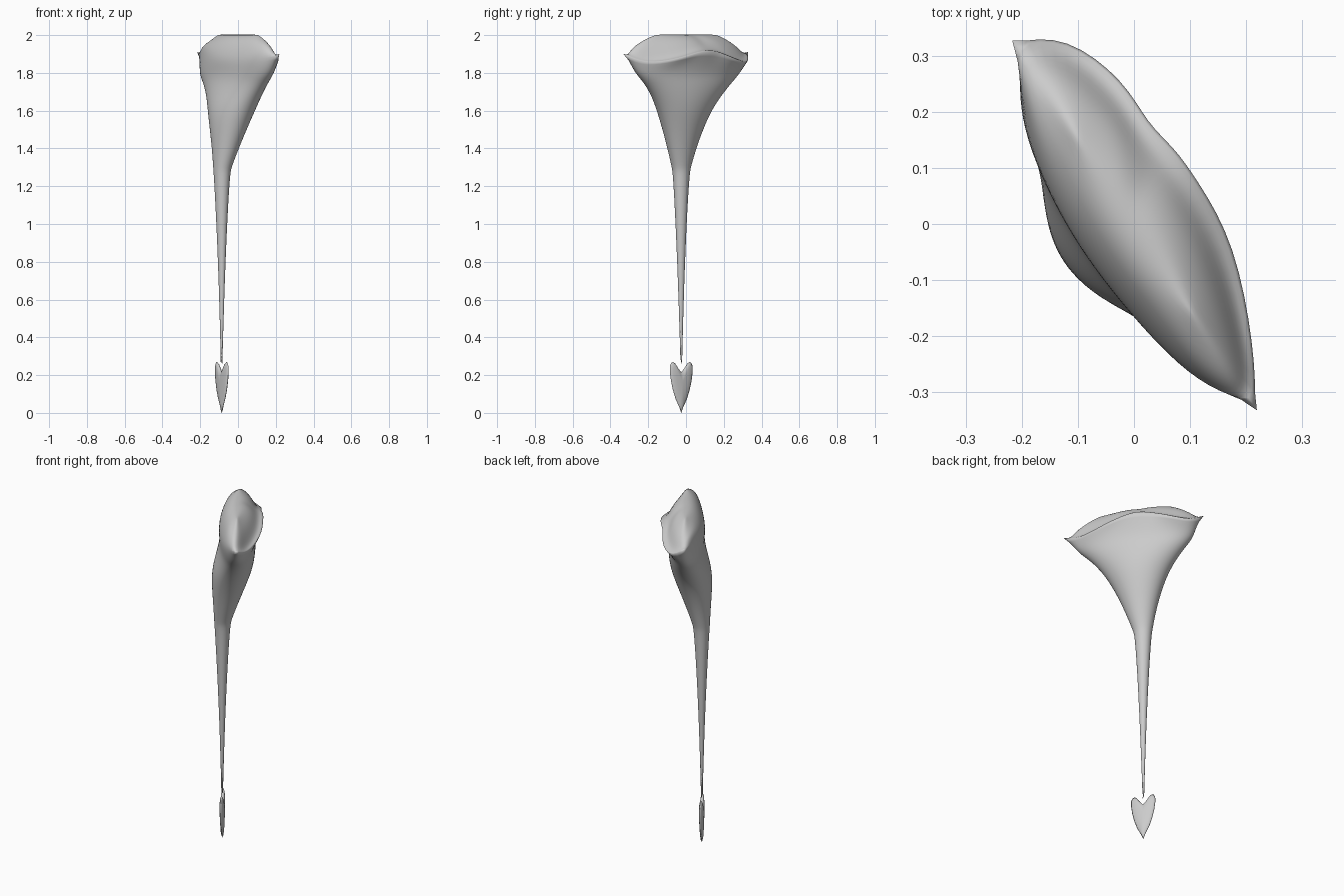
import bpy, bmesh, math
from mathutils import Vector

cube = bpy.data.objects.get("Cube")
if cube:
    bpy.data.objects.remove(cube, do_unlink=True)

# One flat grey for everything
grey = bpy.data.materials.new("light_grey")
grey.use_nodes = True
grey.diffuse_color = (0.6, 0.6, 0.6, 1)
grey.node_tree.nodes["Principled BSDF"].inputs["Base Color"].default_value = (0.6, 0.6, 0.6, 1)

# Horizontal axes: U along the broad side, W across it
U = Vector((0.555, -0.832, 0))
W = Vector((0.832, 0.555, 0))
N = 16


def finish(bm, name):
    bmesh.ops.recalc_face_normals(bm, faces=bm.faces)
    for f in bm.faces:
        f.smooth = True
    mesh = bpy.data.meshes.new(name)
    bm.to_mesh(mesh)
    bm.free()
    mesh.materials.append(grey)
    obj = bpy.data.objects.new(name, mesh)
    bpy.context.collection.objects.link(obj)
    return obj


def bridge(bm, a, b):
    for i in range(len(a)):
        j = (i + 1) % len(a)
        bm.faces.new((a[i], a[j], b[j], b[i]))


def ellipse(z, cx, cy, a, b):
    c = Vector((cx, cy, z))
    return [c + U * a * math.cos(2 * math.pi * i / N) + W * b * math.sin(2 * math.pi * i / N)
            for i in range(N)]


# Stem and flare: height, centre x, centre y, half width, half depth
sections = [
    (0.25, -0.087, -0.025, 0.004, 0.004),
    (0.70, -0.086, -0.026, 0.017, 0.015),
    (1.10, -0.086, -0.026, 0.035, 0.033),
    (1.27, -0.085, -0.025, 0.047, 0.044),
    (1.30, -0.083, -0.025, 0.053, 0.048),
    (1.40, -0.067, -0.022, 0.082, 0.068),
    (1.50, -0.052, -0.017, 0.117, 0.091),
    (1.60, -0.035, -0.010, 0.162, 0.110),
    (1.68, -0.021, 0.002, 0.216, 0.109),
    (1.75, -0.012, 0.010, 0.280, 0.102),
    (1.80, -0.008, 0.008, 0.338, 0.100),
]
rings = [ellipse(*s) for s in sections]

# Crumpled rim of the head, from one pointed end round to the other
rim = [Vector(p) for p in (
    (0.219, -0.332, 1.90), (0.216, -0.22, 1.845), (0.181, -0.03, 1.875), (0.115, 0.08, 1.915),
    (0.072, 0.14, 1.92), (0.025, 0.18, 1.91), (-0.012, 0.255, 1.88), (-0.12, 0.34, 1.845),
    (-0.217, 0.327, 1.91), (-0.197, 0.2, 1.90), (-0.172, 0.1, 1.88), (-0.127, 0, 1.865),
    (-0.067, -0.09, 1.86), (0.0, -0.17, 1.86), (0.06, -0.238, 1.865), (0.132, -0.30, 1.88))]
rings.append(rim)

# Top of the head: a valley behind the lip, a broad shoulder, then a flat crest
valley, shoulder, crest = [], [], []
shoulder_z = (1.945, 1.945, 1.96, 1.972, 1.95, 1.972, 1.96, 1.945, 1.945)
for i, p in enumerate(rim):
    u, w = p.dot(U), p.dot(W)
    lip_side = 0 < i < 8
    if lip_side:
        valley_z = p.z + (0.0 if i == 4 else 0.008)
    else:
        valley_z = p.z + (0.02 if i in (0, 8) else 0.05)
    top_z = shoulder_z[i] if i <= 8 else 1.967
    valley.append(U * u * 0.93 + W * w * (0.76 if lip_side else 0.9) + Vector((0, 0, valley_z)))
    shoulder.append(U * u * 0.83 + W * w * (0.55 if lip_side else 0.66) + Vector((0, 0, top_z)))
    crest.append(U * u * 0.53 + W * w * (0.2 if lip_side else 0.28) + Vector((0, 0, 2.004)))
rings += [valley, shoulder, crest]

bm = bmesh.new()
edge_crease = bm.edges.layers.float.new("crease_edge")
vert_crease = bm.verts.layers.float.new("crease_vert")
loops = [[bm.verts.new(p) for p in ring] for ring in rings]
for a, b in zip(loops, loops[1:]):
    bridge(bm, a, b)
bm.faces.new(loops[0])
top = loops[-1]
bm.faces.new((top[0], top[1], top[15]))
bm.faces.new((top[8], top[9], top[7]))
for i in range(1, 7):
    bm.faces.new((top[i], top[i + 1], top[15 - i], top[16 - i]))

# Crease the folded lip and keep its ends pointed
lip = loops[-4]
for i in range(8):
    bm.edges.get((lip[i], lip[i + 1]))[edge_crease] = 0.5
for i in (0, 8):
    lip[i][vert_crease] = 1.0
for v in loops[0]:
    v[vert_crease] = 1.0
stem = finish(bm, "flared_stem")
sub = stem.modifiers.new("smooth", "SUBSURF")
sub.levels = sub.render_levels = 2

# Heart-shaped foot: half outline mirrored, then puffed to a lens
half = [(0.012, 0.03), (0.034, 0.072), (0.051, 0.12), (0.063, 0.17), (0.070, 0.22),
        (0.069, 0.25), (0.061, 0.265), (0.050, 0.27), (0.038, 0.262), (0.022, 0.24)]
outline = [(0, 0.0)] + half + [(0, 0.215)] + [(-x, z) for x, z in reversed(half)]
centre = Vector((-0.086, -0.025, 0))
heart_u = Vector((0.5, -0.866, 0))
heart_w = Vector((0.866, 0.5, 0))
mid_z = 0.165


def heart_ring(bm, scale, depth):
    return [bm.verts.new(centre + heart_u * x * scale + heart_w * depth
                         + Vector((0, 0, mid_z + (z - mid_z) * scale))) for x, z in outline]


bm = bmesh.new()
edge = heart_ring(bm, 1.0, 0)
for side in (1, -1):
    previous = edge
    for scale, depth in ((0.93, 0.005), (0.78, 0.009), (0.5, 0.012)):
        ring = heart_ring(bm, scale, side * depth)
        bridge(bm, previous, ring)
        previous = ring
    hub = bm.verts.new(centre + heart_w * side * 0.014 + Vector((0, 0, mid_z)))
    for i in range(len(ring)):
        bm.faces.new((ring[i], ring[(i + 1) % len(ring)], hub))
finish(bm, "heart_foot")
